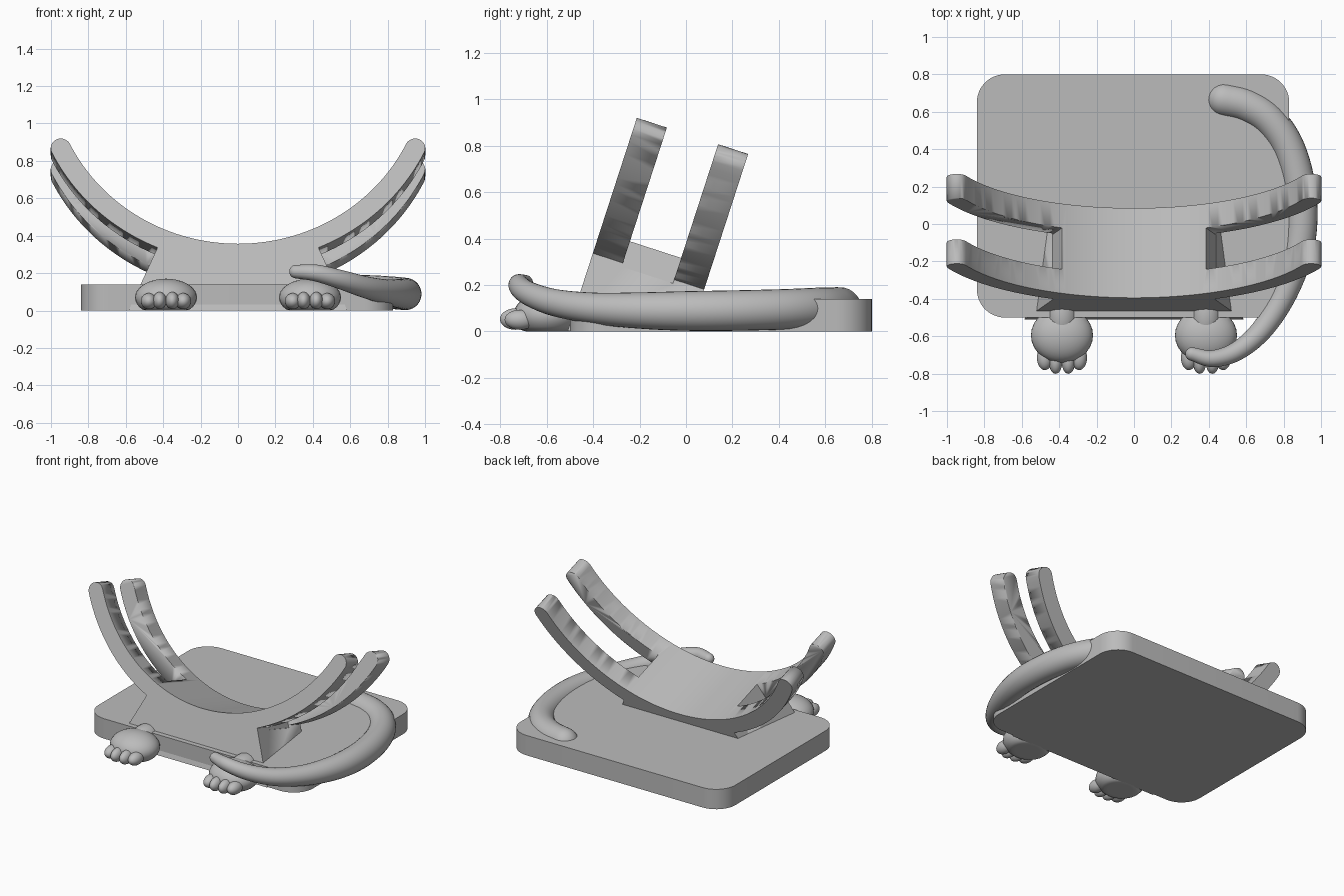
import bpy, bmesh
from math import sin, cos, pi, radians, sqrt, atan2
from mathutils import Vector, Matrix

cube = bpy.data.objects.get("Cube")
if cube:
    bpy.data.objects.remove(cube, do_unlink=True)

GREY = (0.5, 0.5, 0.5, 1)
mat = bpy.data.materials.new("plain grey")
mat.use_nodes = True
mat.diffuse_color = GREY
mat.node_tree.nodes["Principled BSDF"].inputs["Base Color"].default_value = GREY


def finish(name, bm, angle=35):
    bmesh.ops.recalc_face_normals(bm, faces=bm.faces)
    mesh = bpy.data.meshes.new(name)
    bm.to_mesh(mesh)
    bm.free()
    obj = bpy.data.objects.new(name, mesh)
    bpy.context.collection.objects.link(obj)
    mesh.materials.append(mat)
    bpy.ops.object.select_all(action='DESELECT')
    obj.select_set(True)
    bpy.context.view_layer.objects.active = obj
    bpy.ops.object.shade_smooth_by_angle(angle=radians(angle))
    return obj


def prism(bm, outline, place, start, end):
    """Extrude a 2D outline between two depths; place maps (u, v, depth) to space."""
    a = [bm.verts.new(place(u, v, start)) for u, v in outline]
    b = [bm.verts.new(place(u, v, end)) for u, v in outline]
    bm.faces.new(a)
    bm.faces.new(b[::-1])
    n = len(a)
    for i in range(n):
        j = (i + 1) % n
        bm.faces.new((a[i], b[i], b[j], a[j]))


def arc(cx, cy, r, a0, a1, n):
    return [(cx + r * cos(a0 + (a1 - a0) * i / n), cy + r * sin(a0 + (a1 - a0) * i / n))
            for i in range(n + 1)]


# Base plate with rounded corners
corners = [(0.68, 0.65), (-0.69, 0.65), (-0.69, -0.35), (0.68, -0.35)]
outline = []
for k, (cx, cy) in enumerate(corners):
    outline += arc(cx, cy, 0.15, k * pi / 2, (k + 1) * pi / 2, 12)
bm = bmesh.new()
prism(bm, outline, lambda u, v, w: (u, v, w), 0, 0.14)
finish("base_plate", bm)

# Tilted cradle: flared foot under a crescent with rounded tips
TILT = radians(18)
INNER, OUTER, CENTRE = 1.0, 1.108, 1.228
MID, CAP = (INNER + OUTER) / 2, (OUTER - INNER) / 2
TIP = radians(64)


def tilted(u, v, w):
    return Vector((u, -0.465 + v * sin(TILT) + w * cos(TILT),
                   0.14 + v * cos(TILT) - w * sin(TILT)))


def flare(v):
    return 0.43 - 0.44 * (v - 0.205)


down = -pi / 2
join = atan2(0.43, sqrt(OUTER ** 2 - 0.43 ** 2))
profile = [(-flare(-0.4), -0.4), (flare(-0.4), -0.4)]
profile += arc(0, CENTRE, OUTER, down + join, down + TIP, 24)
profile += arc(MID * sin(TIP), CENTRE - MID * cos(TIP), CAP, down + TIP, down + TIP + pi, 12)[1:-1]
profile += arc(0, CENTRE, INNER, down + TIP, down - TIP, 72)
profile += arc(-MID * sin(TIP), CENTRE - MID * cos(TIP), CAP, -TIP + pi / 2, -TIP + 3 * pi / 2, 12)[1:-1]
profile += arc(0, CENTRE, OUTER, down - TIP, down - join, 24)
bm = bmesh.new()
prism(bm, profile, tilted, 0, 0.504)
cut = bmesh.ops.bisect_plane(bm, geom=bm.verts[:] + bm.edges[:] + bm.faces[:],
                             plane_co=(0, 0, 0.001), plane_no=(0, 0, 1), clear_inner=True)
bmesh.ops.holes_fill(bm, edges=[e for e in cut["geom_cut"] if isinstance(e, bmesh.types.BMEdge)])
cradle = finish("cradle", bm)

# Slots that split each side of the cradle into two arms
bm = bmesh.new()
for s in (-1, 1):
    slot = [(s * (flare(v) - 0.002), v) for v in (0.19, 1.1)] + [(s * 1.5, 1.1), (s * 1.5, 0.19)]
    prism(bm, slot, tilted, 0.136, 0.368)
cutter = finish("slot_cutter", bm)
cutter.hide_render = True
mod = cradle.modifiers.new("slots", 'BOOLEAN')
mod.operation = 'DIFFERENCE'
mod.solver = 'EXACT'
mod.object = cutter
bpy.context.view_layer.objects.active = cradle
bpy.ops.object.modifier_apply(modifier=mod.name)
bpy.data.objects.remove(cutter, do_unlink=True)


# Tail: tapered tube with rounded ends, each point is x, y, z, radius
path = [Vector(p) for p in (
    (0.48, 0.665, 0.1, 0.09), (0.6, 0.635, 0.1, 0.09), (0.72, 0.56, 0.1, 0.088),
    (0.82, 0.42, 0.095, 0.087), (0.88, 0.22, 0.09, 0.087), (0.895, 0, 0.088, 0.085),
    (0.865, -0.2, 0.09, 0.078), (0.79, -0.4, 0.1, 0.067), (0.68, -0.57, 0.125, 0.058),
    (0.55, -0.68, 0.165, 0.051), (0.42, -0.72, 0.2, 0.045), (0.31, -0.695, 0.208, 0.036))]
ends = [2 * path[0] - path[1]] + path + [2 * path[-1] - path[-2]]
samples = []
for p0, p1, p2, p3 in zip(ends, ends[1:], ends[2:], ends[3:]):
    for i in range(6):
        t = i / 6
        samples.append(0.5 * (2 * p1 + (p2 - p0) * t + (2 * p0 - 5 * p1 + 4 * p2 - p3) * t ** 2
                              + (3 * p1 - p0 - 3 * p2 + p3) * t ** 3))
samples.append(path[-1])
rings = []
for i, p in enumerate(samples):
    a, b = samples[max(i - 1, 0)], samples[min(i + 1, len(samples) - 1)]
    rings.append((p.xyz, (b - a).xyz.normalized(), p.w))


def cap(ring, sign):
    p, t, r = ring
    angles = [radians(d) for d in (15, 30, 45, 60, 75, 87)]
    return [(p + sign * t * r * sin(a), t, r * cos(a)) for a in angles]


rings = cap(rings[0], -1)[::-1] + rings + cap(rings[-1], 1)
bm = bmesh.new()
SIDES = 28
loops = []
for p, t, r in rings:
    side = t.cross(Vector((0, 0, 1))).normalized()
    up = side.cross(t)
    loops.append([bm.verts.new(p + r * (side * cos(2 * pi * k / SIDES) + up * sin(2 * pi * k / SIDES)))
                  for k in range(SIDES)])
for a, b in zip(loops, loops[1:]):
    for k in range(SIDES):
        j = (k + 1) % SIDES
        bm.faces.new((a[k], a[j], b[j], b[k]))
bm.faces.new(loops[0])
bm.faces.new(loops[-1])
finish("tail", bm, 60)


# Paws: rounded pad, leg stub and four toes, flattened on the ground
def blob(bm, centre, size):
    m = Matrix.Translation(centre) @ Matrix.Diagonal((*size, 1))
    bmesh.ops.create_uvsphere(bm, u_segments=28, v_segments=18, radius=1, matrix=m)


for side, x in (("right", -0.385), ("left", 0.385)):
    bm = bmesh.new()
    blob(bm, (x, -0.595, 0.07), (0.166, 0.148, 0.1))
    blob(bm, (x, -0.48, 0.085), (0.085, 0.15, 0.085))
    for s in (-1, 1):
        blob(bm, (x + s * 0.092, -0.715, 0.05), (0.042, 0.066, 0.043))
        blob(bm, (x + s * 0.034, -0.735, 0.053), (0.036, 0.066, 0.046))
    for v in bm.verts:
        v.co.z = max(v.co.z, 0)
    finish(side + "_paw", bm, 50)
